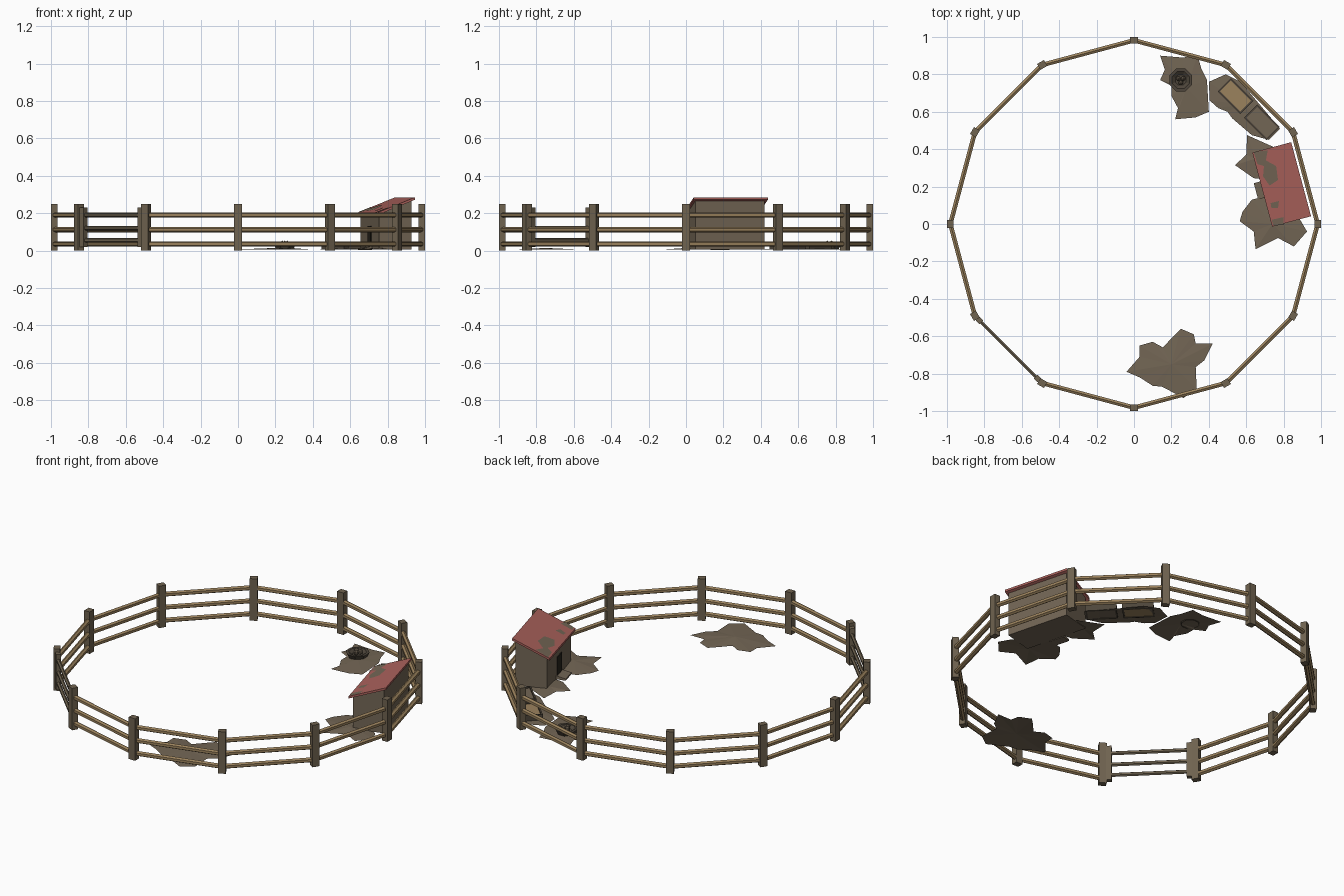
import bpy, bmesh, math
from mathutils import Matrix, Vector

if "Cube" in bpy.data.objects:
    bpy.data.objects.remove(bpy.data.objects["Cube"])


def material(name, rgb):
    m = bpy.data.materials.new(name)
    m.diffuse_color = (*rgb, 1)
    m.use_nodes = True
    m.node_tree.nodes["Principled BSDF"].inputs["Base Color"].default_value = m.diffuse_color
    return m


TAN = material("tan wood", (0.33, 0.225, 0.11))
POST = material("weathered wood", (0.16, 0.125, 0.08))
DIRT = material("dirt brown", (0.17, 0.132, 0.09))
DARK = material("dark wood", (0.075, 0.06, 0.043))
RED = material("faded red", (0.40, 0.12, 0.105))
BLACK = material("dark opening", (0.02, 0.017, 0.012))


def frame(deg):
    # local axes: u = outward, v = along the fence
    return Matrix.Rotation(math.radians(deg), 4, 'Z')


def finish(bm, name, mat):
    me = bpy.data.meshes.new(name)
    bm.to_mesh(me)
    bm.free()
    me.materials.append(mat)
    ob = bpy.data.objects.new(name, me)
    bpy.context.collection.objects.link(ob)
    return ob


def box(name, lo, hi, mat, deg=0.0, top=None, bottom=None):
    """Box between two local corners; top/bottom may give z as a function of u."""
    bm = bmesh.new()
    bmesh.ops.create_cube(bm, size=1)
    for v in bm.verts:
        up = v.co.z > 0
        v.co = Vector([hi[i] if v.co[i] > 0 else lo[i] for i in range(3)])
        f = top if up else bottom
        if f:
            v.co.z = f(v.co.x)
    bm.transform(frame(deg))
    return finish(bm, name, mat)


def rail(name, u, z, length, ru, rz, mat, deg):
    """Six-sided rail along v."""
    bm = bmesh.new()
    bmesh.ops.create_cone(bm, cap_ends=True, segments=6, radius1=1, radius2=1, depth=length)
    bm.transform(Matrix.Rotation(math.pi / 2, 4, 'X'))
    ring = max(abs(v.co.z) for v in bm.verts)
    wide = max(abs(v.co.x) for v in bm.verts)
    for v in bm.verts:
        v.co.x = v.co.x * ru / wide + u
        v.co.z = v.co.z * rz / ring + z
    bm.transform(frame(deg))
    return finish(bm, name, mat)


# fence posts and rails, one bay is the gate
R = 0.982
mid = R * math.cos(math.radians(15))
side = 2 * R * math.sin(math.radians(15))
for i in range(12):
    a = 30 * i
    box("fence_post", (R - 0.018, -0.021, 0), (R + 0.018, 0.021, 0.25), POST, a)
    if a == 210:
        continue
    for z in (0.035, 0.112, 0.19):
        rail("fence_rail", mid, z, side, 0.012, 0.0145, TAN, a + 15)

# gate
for s in (-1, 1):
    c = s * (side / 2 - 0.035)
    box("gate_upright", (mid - 0.014, c - 0.015, 0.02), (mid + 0.014, c + 0.015, 0.23), POST, 225)
for z in (0.055, 0.12, 0.19):
    rail("gate_rail", mid, z, side - 0.07, 0.009, 0.012, POST, 225)


# lean-to shed
def roof_z(u):
    return 0.2 + (u - 0.71) / 0.215 * 0.085


box("shed_walls", (0.73, -0.192, 0.005), (0.91, 0.192, 0.2), DIRT, 15, top=lambda u: roof_z(u) - 0.012)
box("shed_roof", (0.71, -0.205, 0), (0.925, 0.205, 0), RED, 15,
    top=roof_z, bottom=lambda u: roof_z(u) - 0.013)
box("shed_door", (0.725, -0.035, 0.015), (0.731, 0.035, 0.13), BLACK, 15)
box("door_ramp", (0.675, -0.045, 0.002), (0.73, 0.045, 0.02), DIRT, 15,
    top=lambda u: 0.012 + (u - 0.675) * 0.2)

# worn patches on the roof
worn = [
    [(.64, .385), (.715, .395), (.705, .34), (.76, .31), (.77, .235), (.725, .205),
     (.69, .255), (.695, .31), (.66, .32)],
    [(.73, .112), (.775, .123), (.77, .085), (.735, .085)],
    [(.735, .022), (.80, .037), (.80, -.005), (.745, -.008)],
]
c15, s15 = math.cos(math.radians(15)), math.sin(math.radians(15))
for pts in worn:
    bm = bmesh.new()
    f = bm.faces.new([bm.verts.new((x, y, roof_z(max(0.711, x * c15 + y * s15)) + 0.002)) for x, y in pts])
    f.normal_update()
    if f.normal.z < 0:
        f.normal_flip()
    finish(bm, "roof_worn_patch", DIRT)

# bare dirt patches: low mounds fanned from a centre
patches = [
    ((.2, -.75), [(-.04, -.79), (.03, -.71), (.03, -.65), (.10, -.63), (.155, -.66), (.21, -.60),
                  (.25, -.56), (.32, -.59), (.33, -.64), (.42, -.64), (.375, -.73), (.33, -.765),
                  (.335, -.88), (.265, -.93), (.15, -.87), (.10, -.865), (.03, -.82)]),
    ((.28, .73), [(.14, .90), (.26, .89), (.34, .90), (.36, .83), (.39, .77), (.40, .60), (.33, .57),
                  (.22, .56), (.235, .62), (.20, .685), (.20, .74), (.14, .77), (.165, .825)]),
    ((.58, .64), [(.40, .76), (.49, .80), (.57, .76), (.78, .51), (.72, .45), (.63, .475),
                  (.525, .565), (.50, .60), (.45, .62), (.405, .66)]),
    ((.65, .35), [(.605, .475), (.75, .41), (.73, .235), (.64, .245), (.54, .315), (.60, .37)]),
    ((.74, .0), [(.58, .065), (.63, .13), (.73, .155), (.89, .02), (.925, -.04), (.855, -.12),
                 (.77, -.075), (.65, -.135), (.64, -.04), (.565, .015)]),
]
for (cx, cy), pts in patches:
    bm = bmesh.new()
    c = bm.verts.new((cx, cy, 0.014))
    ring = [bm.verts.new((x, y, 0.005)) for x, y in pts]
    for i, v in enumerate(ring):
        f = bm.faces.new((c, v, ring[(i + 1) % len(ring)]))
        f.normal_update()
        if f.normal.z < 0:
            f.normal_flip()
    finish(bm, "dirt_patch", DIRT)

# two troughs, one with feed
for v0, fill in ((0.1, TAN), (-0.1, DIRT)):
    lu, lv, t, u0 = 0.05, 0.085, 0.009, 0.868
    for s in (-1, 1):
        u, v = u0 + s * (lu - t / 2), v0 + s * (lv - t / 2)
        box("trough_side", (u - t / 2, v0 - lv, 0.005), (u + t / 2, v0 + lv, 0.04), DARK, 45)
        box("trough_end", (u0 - lu, v - t / 2, 0.005), (u0 + lu, v + t / 2, 0.04), DARK, 45)
    box("trough_fill", (u0 - lu + t, v0 - lv + t, 0.008), (u0 + lu - t, v0 + lv - t, 0.032), fill, 45)

# nest: eight-sided bowl profile
bm = bmesh.new()
rings = []
for r, z in ((0.05, 0.006), (0.066, 0.036), (0.05, 0.036), (0.03, 0.022)):
    rings.append([bm.verts.new((0.25 + r * math.cos((k + .5) * math.pi / 4),
                                0.77 + r * math.sin((k + .5) * math.pi / 4), z)) for k in range(8)])
for a, b in zip(rings, rings[1:]):
    for k in range(8):
        n = (k + 1) % 8
        bm.faces.new((a[k], a[n], b[n], b[k]))
bm.faces.new(rings[-1])
finish(bm, "nest_bowl", DARK)

# eggs in the nest
for k in range(3):
    a = math.radians(120 * k + 30)
    bm = bmesh.new()
    bmesh.ops.create_icosphere(bm, subdivisions=1, radius=0.014)
    bm.transform(Matrix.Translation((0.25 + 0.015 * math.cos(a), 0.77 + 0.015 * math.sin(a), 0.036))
                 @ Matrix.Diagonal((1, 1, 1.25, 1)))
    finish(bm, "egg", DIRT)
